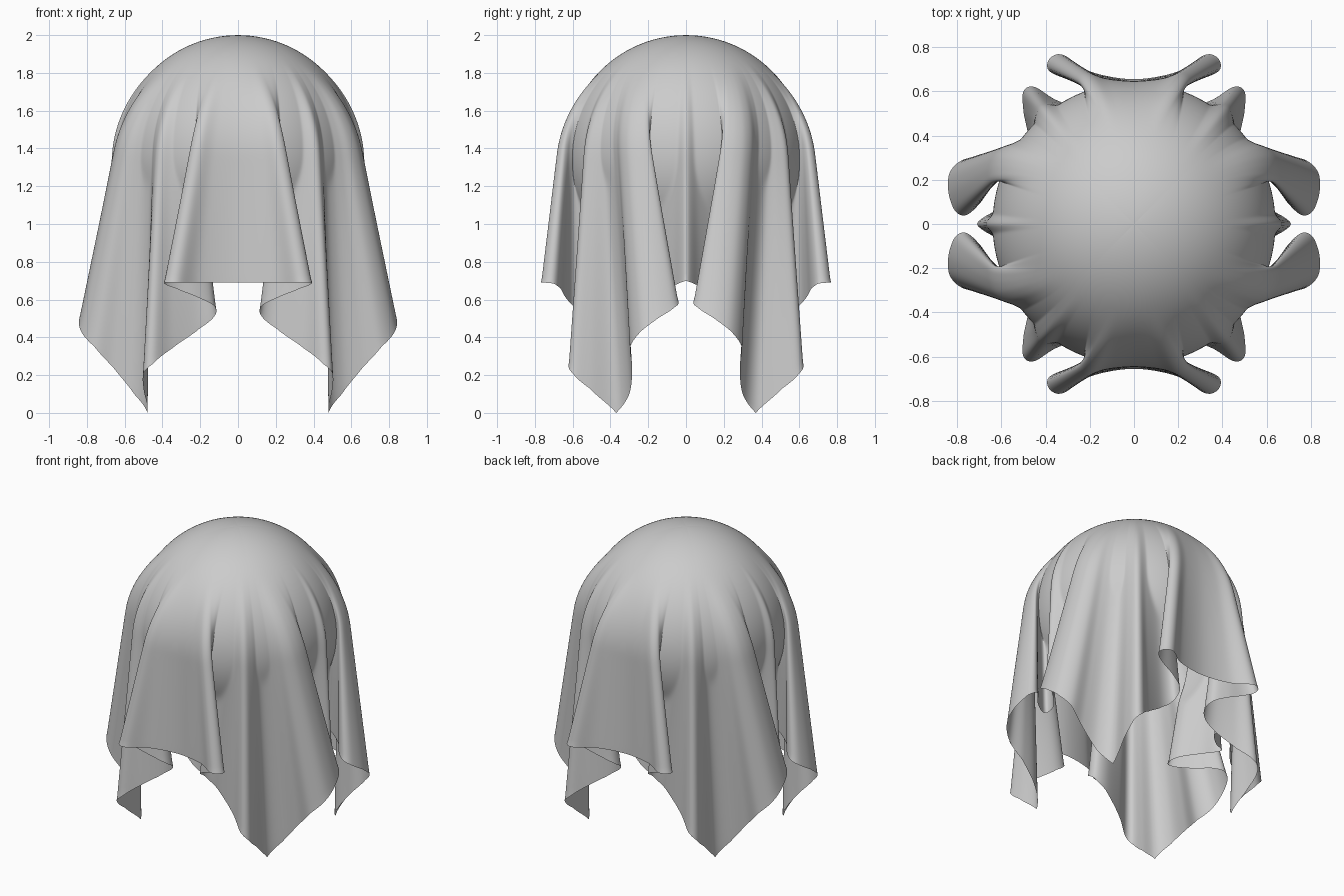
import bpy, bmesh, math
from mathutils import Vector

if "Cube" in bpy.data.objects:
    bpy.data.objects.remove(bpy.data.objects["Cube"])

R, CZ, HALF = 0.64, 1.36, 1.67      # ball radius, ball centre height, half side of the square sheet
COLS, ROWS = 110, 80                # columns per half edge, rows from crown to hem
CENTRE = Vector((0, 0, CZ))

# Hem of one quarter: front centre to corner, then corner to side centre
FRONT = [(0, -.655, .69), (.20, -.69, .69), (.32, -.765, .69), (.38, -.75, .69),
         (.39, -.70, .685), (.33, -.665, .66), (.22, -.64, .615), (.13, -.60, .57),
         (.12, -.53, .52), (.20, -.51, .45), (.35, -.56, .34), (.45, -.62, .26),
         (.50, -.60, .21), (.50, -.51, .13), (.48, -.37, 0)]
SIDE = [(.48, -.37, 0), (.55, -.30, .10), (.66, -.285, .24), (.76, -.295, .35),
        (.83, -.24, .43), (.84, -.15, .50), (.81, -.06, .56), (.76, -.04, .59),
        (.70, -.09, .61), (.64, -.17, .62), (.54, -.25, .63), (.49, -.26, .64),
        (.50, -.18, .65), (.60, -.08, .67), (.68, -.03, .69), (.71, 0, .70)]


def spline(pts, before, after):
    """Dense curve through pts (smooth in plan, straight in height)."""
    p = [Vector(q) for q in [before] + pts + [after]]
    out = []
    for i in range(1, len(p) - 2):
        a, b, c, d = p[i - 1:i + 3]
        for j in range(16):
            t = j / 16
            v = 0.5 * (2 * b + (c - a) * t + (2 * a - 5 * b + 4 * c - d) * t * t
                       + (3 * b - a - 3 * c + d) * t ** 3)
            v.z = b.z + (c.z - b.z) * t
            out.append(v)
    return out + [p[-2]]


def resample(pts, n):
    """n + 1 points evenly spaced along the curve."""
    acc = [0.0]
    for a, b in zip(pts, pts[1:]):
        acc.append(acc[-1] + (b - a).length)
    out, k = [], 0
    for i in range(n + 1):
        s = acc[-1] * i / n
        while k < len(pts) - 2 and acc[k + 1] < s:
            k += 1
        out.append(pts[k].lerp(pts[k + 1], (s - acc[k]) / (acc[k + 1] - acc[k])))
    return out


def draped(d, phi):
    """Unfolded drape: over the ball, then straight down."""
    a = min(d / R, math.pi / 2)
    drop = max(0, d - R * math.pi / 2)
    return Vector((R * math.sin(a) * math.sin(phi), -R * math.sin(a) * math.cos(phi),
                   CZ + R * math.cos(a) - drop))


def column(hem, phi, length):
    """One strip of cloth from the crown to its hem point, kept outside the ball."""
    offset = hem - draped(length, phi)
    start, ease = 0.42, 0.2
    full = length - start - ease / 2
    pts = []
    for r in range(ROWS + 1):
        d = length * r / ROWS
        t = max(0, d - start)
        g = (t * t / (2 * ease) if t < ease else t - ease / 2) / full
        p = draped(d, phi) + offset * g
        v = p - CENTRE
        if v.length < R:
            p = CENTRE + v.normalized() * R
        pts.append(p)
    return pts


# Columns of one quarter of the sheet
front = resample(spline(FRONT, (-.20, -.69, .69), SIDE[1]), COLS)
side = resample(spline(SIDE, FRONT[-2], (.68, .03, .69)), COLS)
columns = []
for i, h in enumerate(front):
    phi = math.atan(i / COLS)
    columns.append(column(h, phi, HALF / math.cos(phi)))
for i, h in enumerate(side[1:], 1):
    psi = math.atan(1 - i / COLS)
    columns.append(column(h, math.pi / 2 - psi, HALF / math.cos(psi)))

# Quarter mesh, then mirrored to all four quarters
bm = bmesh.new()
grid = [[bm.verts.new(p) for p in c] for c in columns]
for a, b in zip(grid, grid[1:]):
    for r in range(ROWS):
        bm.faces.new((a[r], a[r + 1], b[r + 1], b[r]))
for v in grid[0]:
    v.co.x = 0
for v in grid[-1]:
    v.co.y = 0
bmesh.ops.remove_doubles(bm, verts=bm.verts[:], dist=1e-5)
for axis in (Vector((-1, 1, 1)), Vector((1, -1, 1))):
    dup = bmesh.ops.duplicate(bm, geom=bm.verts[:] + bm.edges[:] + bm.faces[:])["geom"]
    for e in dup:
        if isinstance(e, bmesh.types.BMVert):
            e.co = e.co * axis
    bmesh.ops.reverse_faces(bm, faces=[f for f in dup if isinstance(f, bmesh.types.BMFace)])
    bmesh.ops.remove_doubles(bm, verts=bm.verts[:], dist=1e-5)

# Soften the folds a little, as cloth would
for _ in range(4):
    bmesh.ops.smooth_vert(bm, verts=[v for v in bm.verts if not v.is_boundary], factor=0.5,
                          use_axis_x=True, use_axis_y=True, use_axis_z=True)
for f in bm.faces:
    f.smooth = True
mesh = bpy.data.meshes.new("draped_cloth")
bm.to_mesh(mesh)
bm.free()
cloth = bpy.data.objects.new("draped_cloth", mesh)
bpy.context.collection.objects.link(cloth)
